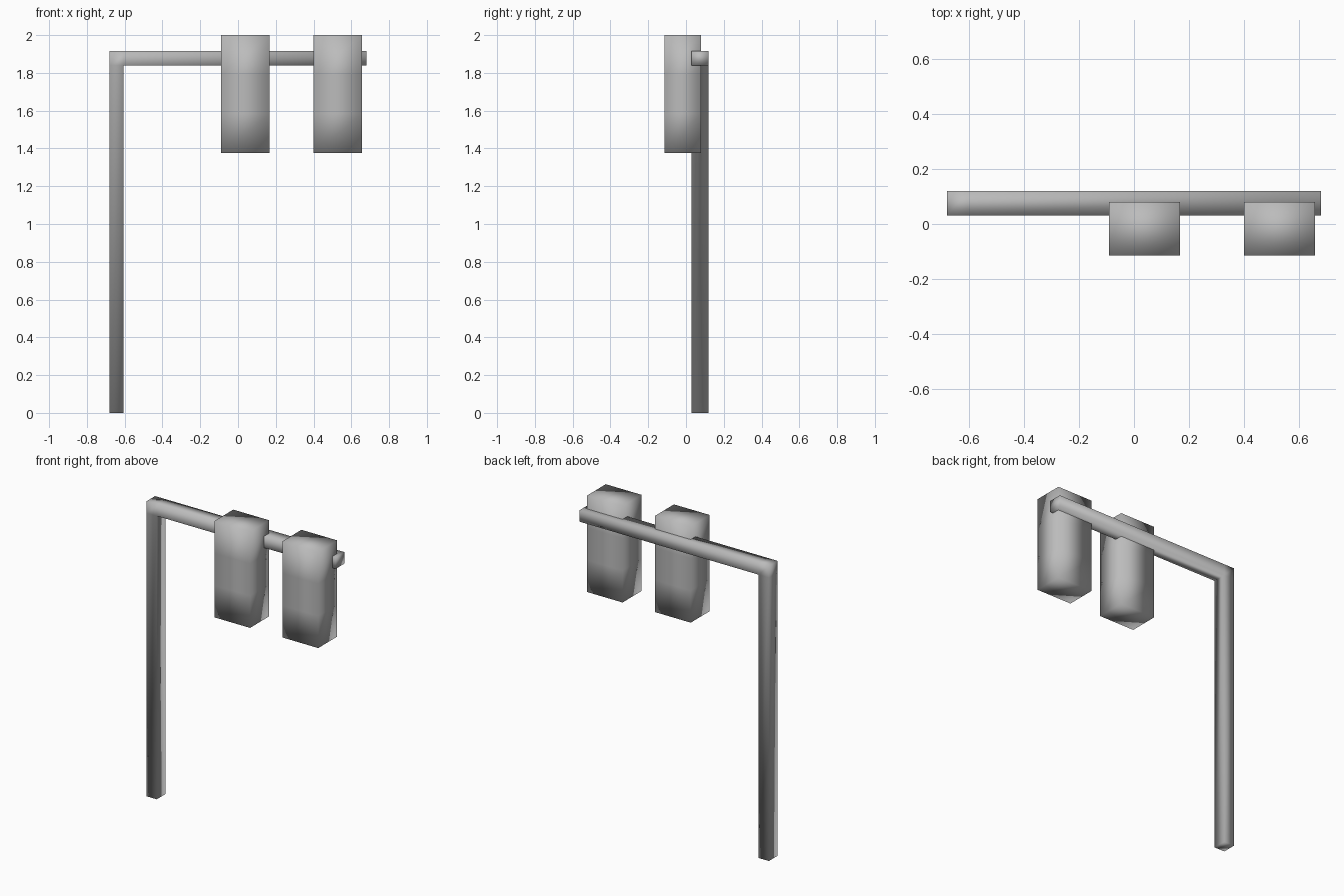
import bpy, bmesh

cube = bpy.data.objects.get("Cube")
if cube:
    bpy.data.objects.remove(cube, do_unlink=True)

grey = bpy.data.materials.new("plain grey")
grey.use_nodes = True
colour = (0.5, 0.5, 0.5, 1)
grey.diffuse_color = colour
grey.node_tree.nodes["Principled BSDF"].inputs["Base Color"].default_value = colour


def finish(name, bm):
    """Turn a bmesh into a softly shaded object."""
    bmesh.ops.recalc_face_normals(bm, faces=bm.faces)
    mesh = bpy.data.meshes.new(name)
    bm.to_mesh(mesh)
    bm.free()
    mesh.materials.append(grey)
    mesh.shade_smooth()
    obj = bpy.data.objects.new(name, mesh)
    bpy.context.scene.collection.objects.link(obj)
    return obj


def ring(bm, x0, x1, y0, y1, z):
    return [bm.verts.new(p) for p in
            ((x0, y0, z), (x1, y0, z), (x1, y1, z), (x0, y1, z))]


def stack(bm, x0, x1, y0, y1, levels):
    """Closed square column with one ring of vertices at each level."""
    rings = [ring(bm, x0, x1, y0, y1, z) for z in levels]
    for low, high in zip(rings, rings[1:]):
        for i in range(4):
            j = (i + 1) % 4
            bm.faces.new((low[i], low[j], high[j], high[i]))
    bm.faces.new(rings[0][::-1])
    bm.faces.new(rings[-1])


# Post with the arm extruded sideways from its top section
bm = bmesh.new()
stack(bm, -0.68, -0.605, 0.03, 0.12, (0, 1.84, 1.915))
bmesh.ops.recalc_face_normals(bm, faces=bm.faces)
bm.faces.ensure_lookup_table()
side = max(bm.faces, key=lambda f: f.calc_center_median().x
           + f.calc_center_median().z)
arm = bmesh.ops.extrude_discrete_faces(bm, faces=[side])["faces"][0]
bmesh.ops.translate(bm, verts=arm.verts, vec=(0.68 + 0.605, 0, 0))
bmesh.ops.remove_doubles(bm, verts=bm.verts, dist=0.0001)
finish("post_and_arm", bm)

# Two signal housings, each in three equal sections
bottom, top = 1.375, 2.0
levels = [bottom + (top - bottom) * i / 3 for i in range(4)]
for name, x in (("inner_housing", -0.09), ("outer_housing", 0.4)):
    bm = bmesh.new()
    stack(bm, x, x + 0.257, -0.115, 0.08, levels)
    finish(name, bm)
